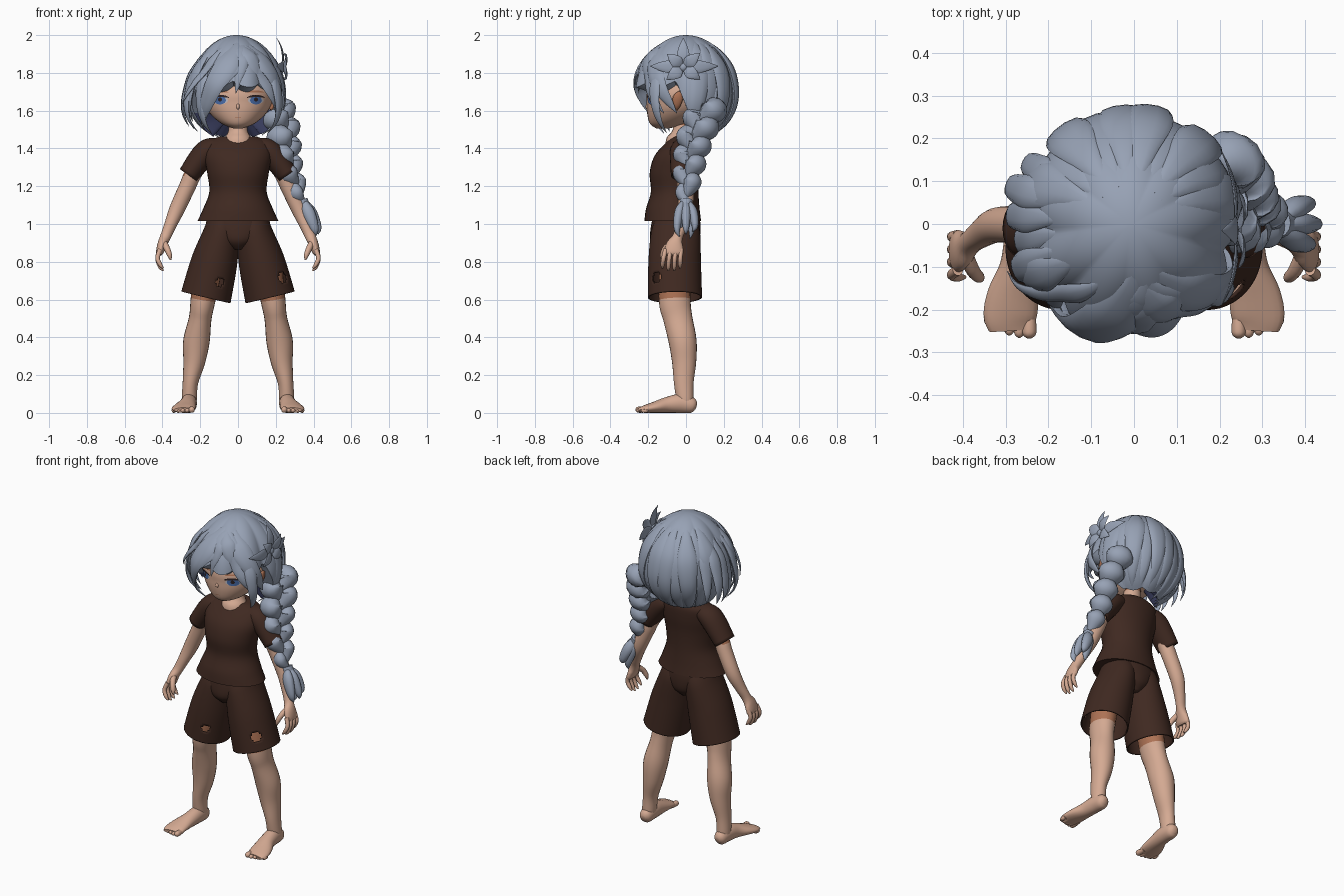
import bpy, bmesh, math, random
from mathutils import Vector

if "Cube" in bpy.data.objects:
    bpy.data.objects.remove(bpy.data.objects["Cube"])

random.seed(4)
HEAD = Vector((0, 0, 1.68))
FRONT, UP = (0, -1, 0), (0, 0, 1)
SIDES = ((-1, "left"), (1, "right"))


def material(name, *rgb):
    m = bpy.data.materials.new(name)
    m.diffuse_color = (*rgb, 1)
    m.use_nodes = True
    m.node_tree.nodes["Principled BSDF"].inputs["Base Color"].default_value = m.diffuse_color
    return m


SKIN = material("skin", .66, .40, .29)
SHADE = material("skin_shadow", .42, .17, .09)
HAIR = material("hair_blue_grey", .31, .36, .46)
INNER = material("hair_underside", .07, .08, .19)
CLOTH = material("brown_cloth", .050, .022, .015)
WHITE = material("eye_white", .55, .52, .55)
BLUE = material("iris_blue", .07, .16, .42)
DARK = material("lash_dark", .03, .018, .02)


def finish(name, verts, faces, mats, rule=None, holes=()):
    me = bpy.data.meshes.new(name)
    me.from_pydata([tuple(v) for v in verts], [], faces)
    bm = bmesh.new()
    bm.from_mesh(me)
    bmesh.ops.recalc_face_normals(bm, faces=bm.faces[:])
    for p, r in holes:
        gone = [f for f in bm.faces if (f.calc_center_median() - Vector(p)).length < r]
        bmesh.ops.delete(bm, geom=gone, context='FACES')
    for f in bm.faces:
        f.smooth = True
        if rule:
            f.material_index = rule(f.calc_center_median())
    bm.to_mesh(me)
    bm.free()
    for m in mats:
        me.materials.append(m)
    me.set_sharp_from_angle(angle=math.radians(50))
    ob = bpy.data.objects.new(name, me)
    bpy.context.scene.collection.objects.link(ob)
    return ob


def spline(pts, steps):
    rows = []
    for i in range(len(pts) - 1):
        near = [pts[min(max(i + d, 0), len(pts) - 1)] for d in (-1, 0, 1, 2)]
        for k in range(steps):
            t = k / steps
            rows.append([q + .5 * t * (r - p + t * (2 * p - 5 * q + 4 * r - s + t * (3 * (q - r) + s - p)))
                         for p, q, r, s in zip(*near)])
    return rows + [list(pts[-1])]


def loft(name, pts, mats, ref=None, n=16, steps=4, flat=False, caps=True, rule=None, holes=()):
    """Sweep ellipses (x, y, z, width, depth); depth points along ref or away from the head."""
    rows = spline([(*p, p[3]) if len(p) == 4 else p for p in pts], steps)
    verts, faces = [], []
    for i, row in enumerate(rows):
        p = Vector(row[:3])
        t = (Vector(rows[min(i + 1, len(rows) - 1)][:3]) - Vector(rows[max(i - 1, 0)][:3])).normalized()
        t = Vector(UP) if flat else t
        nrm = Vector(ref) if ref else p - HEAD
        nrm = (nrm - t * nrm.dot(t)).normalized()
        side = t.cross(nrm)
        for k in range(n):
            g = math.tau * k / n
            verts.append(p + side * math.cos(g) * max(row[3], .001) + nrm * math.sin(g) * max(row[4], .001))
    for i in range(len(rows) - 1):
        for k in range(n):
            j = (k + 1) % n
            faces.append((i * n + k, i * n + j, (i + 1) * n + j, (i + 1) * n + k))
    if caps:
        faces += [tuple(range(n)), tuple(range(len(verts) - n, len(verts)))]
    return finish(name, verts, faces, mats, rule, holes)


def lock(name, pts, w, th, ref=None):
    """Strand of hair or leaf shape, pointed at both ends."""
    us = [i / (len(pts) - 1) for i in range(len(pts))]
    fs = [min(1, .08 + 2.8 * u) * (1 - u ** 2.5) for u in us]
    return loft(name, [(*p, w * f + .001, th * f + .001) for p, f in zip(pts, fs)], [HAIR], ref, 10, 5)


# head and neck
head_rings = [(0, -.125, 1.505, .02, .03), (0, -.095, 1.53, .085, .095), (0, -.055, 1.58, .145, .15),
              (0, -.03, 1.64, .18, .178), (0, -.01, 1.72, .19), (0, 0, 1.9, .12)]
loft("head", head_rings, [SKIN], FRONT, 32, 5, flat=True)
loft("neck", [(0, -.03, 1.40, .09, .08), (0, -.035, 1.455, .07, .068), (0, -.02, 1.5, .05), (0, -.01, 1.6, .05)],
     [SKIN, SHADE], FRONT, 20, flat=True, rule=lambda c: int(c.z > 1.515))
loft("nose", [(0, -.19, 1.65, .004), (0, -.205, 1.622, .01), (0, -.2, 1.607, .005)], [SKIN], FRONT, 10)
head_rows = spline([(*p, p[3])[:5] for p in head_rings], 5)


def face_y(x, z):
    for lo, hi in zip(head_rows, head_rows[1:]):
        if lo[2] <= z <= hi[2]:
            t = (z - lo[2]) / (hi[2] - lo[2])
            c, a, b = (lo[i] + (hi[i] - lo[i]) * t for i in (1, 3, 4))
            return c - b * math.sqrt(max(0, 1 - (x / a) ** 2))
    return -.2


def patch(name, cx, cz, w, h, mat, off, arch=0, n=20):
    """Thin painted oval that follows the face."""
    verts, faces = [], [tuple(range(n))]
    for r in (.02, .35, .7, 1):
        for k in range(n):
            g = math.tau * k / n
            dx = w * r * math.cos(g)
            z = cz + h * r * math.sin(g) - arch * (dx / w) ** 2
            verts.append((cx + dx, face_y(cx + dx, z) - off, z))
    for i in range(3):
        for k in range(n):
            j = (k + 1) % n
            faces.append((i * n + k, i * n + j, i * n + n + j, i * n + n + k))
    finish(name, verts, faces, [mat])


# eyes, brows, ears, mouth
for s, tag in SIDES:
    x = s * .095
    patch(tag + "_eye_white", x, 1.655, .042, .021, WHITE, .002)
    patch(tag + "_iris", x, 1.655, .031, .022, BLUE, .004)
    patch(tag + "_pupil", x, 1.659, .011, .011, DARK, .006)
    patch(tag + "_lash", x, 1.678, .048, .006, DARK, .007, .009)
    patch(tag + "_brow", x, 1.702, .045, .005, SHADE, .004, .006)
    loft(tag + "_ear", [(s * .172, -.055, 1.605, .008, .01), (s * .186, -.05, 1.63, .012, .022),
                        (s * .195, -.042, 1.67, .013, .027), (s * .2, -.03, 1.7, .006, .01)], [SHADE], FRONT, 14)
patch("mouth", 0, 1.563, .016, .002, SHADE, .003)

# shirt body and shorts hips
loft("shirt", [(0, -.07, 1.015, .215, .15), (0, -.07, 1.08, .185, .142), (0, -.06, 1.17, .152, .126),
               (0, -.062, 1.27, .163, .13), (0, -.045, 1.36, .178, .122), (0, -.015, 1.43, .165, .092),
               (0, -.005, 1.463, .10, .066)], [CLOTH], FRONT, 32, 5, flat=True)
loft("shorts_hips", [(0, -.05, 1.06, .155, .12), (0, -.055, .98, .17, .132), (0, -.06, .91, .12, .128),
                     (0, -.06, .865, .04, .09)], [CLOTH], FRONT, 32, 5, flat=True)

tears = [((-.09, -.195, .69), .027), ((.24, -.16, .715), .03), ((.29, -.02, .73), .02)]
for s, tag in SIDES:
    m = lambda *pts: [(s * p[0], *p[1:]) for p in pts]
    # shorts leg with torn holes, and sleeve
    leg = loft(tag + "_shorts_leg", m((.07, -.055, 1.02, .09, .11), (.086, -.055, .95, .098, .13),
               (.125, -.06, .8, .122, .139), (.17, -.058, .612, .134, .143)),
               [CLOTH], FRONT, 80, 16, caps=False, holes=tears)
    sleeve = loft(tag + "_sleeve", m((.10, -.01, 1.41, .045, .06), (.17, -.01, 1.38, .064, .075),
                  (.262, -.01, 1.258, .056, .07)), [CLOTH], FRONT, 24, 6, caps=False)
    for ob in (leg, sleeve):
        ob.modifiers.new("cloth_thickness", 'SOLIDIFY').thickness = .008
    # leg
    loft(tag + "_leg", m((.15, -.06, .82, .08), (.185, -.06, .6, .066, .084), (.2, -.043, .5, .06, .077),
         (.22, -.018, .38, .07, .074), (.232, -.01, .27, .058, .064), (.252, -.012, .16, .041, .052),
         (.258, -.006, .07, .04, .045), (.26, -.004, .03, .034, .04)), [SKIN, SHADE], FRONT, 24, 5,
         rule=lambda c: int(c.z > .6))
    # foot and toes
    loft(tag + "_foot", m((.257, .055, .035, .015), (.258, .035, .04, .036, .04), (.26, -.03, .05, .043, .05),
         (.267, -.1, .042, .047, .042), (.282, -.165, .03, .06, .03), (.29, -.215, .021, .062, .021),
         (.289, -.248, .015, .05, .013)), [SKIN], UP, 20, 4)
    for k in range(5):
        x, y, r = .245 + k * .0235, -.268 + .0018 * k * k, .0125 if k else .017
        loft(f"{tag}_toe_{k}", m((x, -.2, r, r * .8), (x, y + .022, r, r), (x, y + .007, r, r * .8),
             (x, y, r, r * .2)), [SKIN], UP, 10)
    # arm and palm
    loft(tag + "_arm", m((.15, -.01, 1.4, .043), (.235, -.008, 1.27, .045), (.267, -.003, 1.2, .044),
         (.322, -.003, 1.08, .041), (.36, -.025, .99, .032), (.385, -.045, .93, .028),
         (.402, -.06, .89, .025, .045), (.414, -.064, .85, .02, .05), (.416, -.065, .835, .012, .042)),
         [SKIN, SHADE], FRONT, 20, 5, rule=lambda c: int(c.z > 1.262))
    # fingers and thumb
    for k in range(4):
        y, dip = -.108 + .027 * k, .012 if k in (1, 2) else 0
        loft(f"{tag}_finger_{k}", m((.412, y, .865, .013), (.426, y * 1.1, .82, .012),
             (.412, y * 1.15, .785 - dip, .011), (.395, y * 1.15, .765 - dip, .004)), [SKIN], FRONT, 10)
    loft(tag + "_thumb", m((.395, -.07, .905, .018), (.376, -.11, .87, .016), (.362, -.125, .835, .013),
         (.357, -.127, .81, .004)), [SKIN], FRONT, 10)


# scalloped hair cap, short over the face and long at the back
def cap_point(th, phi, k=1):
    sn = math.sin(phi)
    r = k * sn * (.98 + .12 * sn * (abs(math.sin(4.5 * th + .35)) - .5))
    return Vector((.25 * r * math.sin(th) - .008, -.265 * r * math.cos(th),
                   1.68 + (.32 if phi < math.pi / 2 else .25) * math.cos(phi)))


def cap_limit(th):
    d = math.degrees((th + math.pi) % math.tau - math.pi)
    lo, hi = (76, 114) if d > 0 else (52, 100)
    t = min(1, max(0, (abs(d) - lo) / (hi - lo)))
    return math.radians(76 + 68 * t * t * (3 - 2 * t) + 6 * abs(math.sin(4.5 * th + .35)))


N, M = 144, 26
verts, faces = [Vector((-.008, 0, 2))], []
for i in range(1, M + 1):
    for k in range(N):
        th = math.tau * k / N
        verts.append(cap_point(th, cap_limit(th) * i / M))
verts.append(Vector((0, 0, 1.62)))
last = len(verts) - 1
for k in range(N):
    j = (k + 1) % N
    faces.append((0, 1 + k, 1 + j))
    for a in range(1, 1 + (M - 1) * N, N):
        faces.append((a + k, a + N + k, a + N + j, a + j))
    faces.append((last - N + k, last, last - N + j))
cap = finish("hair_cap", verts, faces, [HAIR, INNER])
for f in cap.data.polygons:
    f.material_index = int(last in f.vertices and f.center.z < 1.6)


def swept_lock(name, th0, th1, phi0, phi1, w, flare=0.0):
    """Strand lying on the cap between two directions (degrees), lifting off at the tip."""
    pts = []
    for i in range(7):
        u = i / 6
        pts.append(cap_point(math.radians(th0 + (th1 - th0) * u), math.radians(phi0 + (phi1 - phi0) * u),
                             .94 + .05 * min(1, 3 * u) + flare * u * u))
    lock(name, pts, w, w * .2 + .007)


# hair tips round the back, loose wisps at the side, swept fringe
for k in range(10):
    th = 96 + k * 18
    swept_lock(f"back_lock_{k}", 180 + (th - 180) * .8, th, 22, 148 + random.uniform(-4, 10), .06)
for k in range(5):
    swept_lock(f"side_wisp_{k}", -70 - 12 * k, -68 - 13 * k, 40, 139 - 4 * k, .04, .35)
fringe = [(18, -52, 30, 108, .07), (15, -30, 32, 92, .055), (10, -62, 22, 134, .07, .1), (14, -1, 36, 88, .04),
          (15, 62, 30, 112, .06), (10, 42, 32, 88, .05), (25, 78, 28, 112, .06), (50, 60, 50, 142, .035, .25),
          (-50, -50, 50, 144, .038, .2), (-25, -70, 32, 100, .028, .22), (-58, -70, 35, 122, .045, .15)]
for k, args in enumerate(fringe):
    swept_lock(f"fringe_{k}", *args)

# braid of alternating strands, with tie and loose tail
path = spline([(.17, .12, 1.68, .095), (.215, .1, 1.58, .098), (.243, .05, 1.46, .092), (.258, .022, 1.34, .083),
               (.295, .008, 1.22, .068), (.345, 0, 1.1, .04)], 10)
side = Vector((.5, .86, 0))
for k in range(11):
    a, b, c = (path[min(k * 4 + d, 50)] for d in (0, 5, 11))
    p, q, r = (Vector(v[:3]) for v in (a, b, c))
    w = b[3]
    off = side * w * (1 if k % 2 else -1)
    loft(f"braid_strand_{k}", [(*(p + off * .2), w * .3), (*(p.lerp(q, .5) + off * .45), w * .62, w * .72),
         (*(q + off * .4), w * .66, w * .78), (*(r - off * .25), w * .15)], [HAIR], (.86, -.5, 0), 14, 5)
loft("braid_tie", [(.335, .002, 1.125, .034), (.35, 0, 1.09, .034)], [HAIR], FRONT, 14)
for k in range(5):
    g = math.tau * k / 5
    dx, dy, z = .022 * math.cos(g), .05 * math.sin(g), .945 + .025 * math.sin(2 * g)
    lock(f"braid_tail_{k}", [(.335, 0, 1.14), (.365 + dx * .6, dy * .7, 1.07), (.398 + dx, dy, z / 2 + .51),
                             (.402 + dx, dy * .7, z)], .034, .026, FRONT)

# leaf-like hair ornament
C = Vector((.235, -.015, 1.83))
for k, (ang, size) in enumerate(((90, .155), (2, .185), (178, .175), (40, .115), (140, .11), (-35, .11), (-143, .11))):
    g = math.radians(ang)
    d = Vector((-.03 if size > .13 else .01, size * math.cos(g), size * math.sin(g)))
    bulge = Vector((.014, 0, 0))
    lock(f"ornament_leaf_{k}", [C, C + d * .35 + bulge, C + d * .7 + bulge, C + d], .034, .005, (1, 0, 0))
loft("ornament_knot", [(C.x + d, C.y, C.z, r) for d, r in ((-.01, .025), (.005, .025), (.017, .01))], [HAIR], UP, 12)
